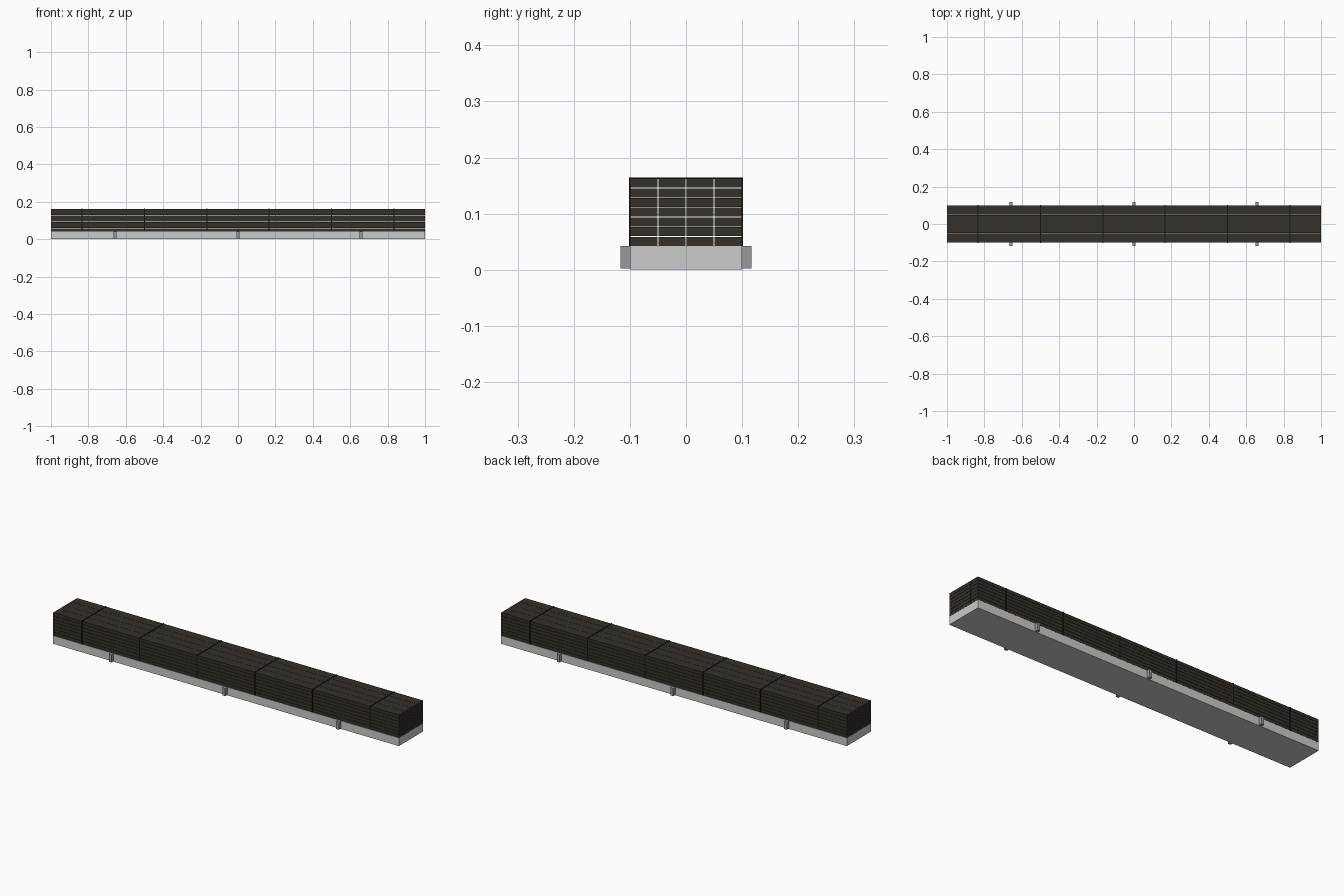
import bpy

if "Cube" in bpy.data.objects:
    bpy.data.objects.remove(bpy.data.objects["Cube"])


def material(name, rgb):
    m = bpy.data.materials.new(name)
    m.diffuse_color = (*rgb, 1)
    m.use_nodes = True
    m.node_tree.nodes["Principled BSDF"].inputs["Base Color"].default_value = m.diffuse_color
    return m


def box(name, lo, hi, mat=None):
    bpy.ops.mesh.primitive_cube_add(size=1, location=[(a + b) / 2 for a, b in zip(lo, hi)])
    o = bpy.context.object
    o.name = name
    o.scale = [b - a for a, b in zip(lo, hi)]
    bpy.ops.object.transform_apply(location=False, rotation=False, scale=True)
    if mat:
        o.data.materials.append(mat)
    return o


wood = material("dark_timber", (0.035, 0.03, 0.024))
band = material("black_strap", (0.008, 0.008, 0.008))
pocket_grey = material("pocket_grey", (0.32, 0.32, 0.32))

BASE_TOP, LOAD_TOP, HALF_W = 0.042, 0.163, 0.1

# Flat base
box("base", (-1, -HALF_W, 0), (1, HALF_W, BASE_TOP))

# Side pockets on both long sides
for x in (-0.657, 0, 0.657):
    for s in (-1, 1):
        y0, y1 = sorted((s * HALF_W, s * 0.117))
        box("side_pocket", (x - 0.008, y0, 0.002), (x + 0.008, y1, BASE_TOP), pocket_grey)

# Stacked timbers: four across, seven layers
COLS, ROWS, GAP = 4, 7, 0.0006
w, h = 2 * HALF_W / COLS, (LOAD_TOP - BASE_TOP) / ROWS
for c in range(COLS):
    for r in range(ROWS):
        y, z = -HALF_W + c * w, BASE_TOP + r * h
        box("timber", (-1, y + GAP, z + GAP), (1, y + w - GAP, z + h - GAP), wood)

# Straps wrapped around the load
T = 0.0012
for i in range(6):
    x = -5 / 6 + i / 3
    a, b = x - 0.003, x + 0.003
    box("strap_top", (a, -HALF_W - T, LOAD_TOP - T), (b, HALF_W + T, LOAD_TOP + T), band)
    for s in (-1, 1):
        y0, y1 = sorted((s * (HALF_W - T), s * (HALF_W + T)))
        box("strap_side", (a, y0, BASE_TOP), (b, y1, LOAD_TOP), band)
